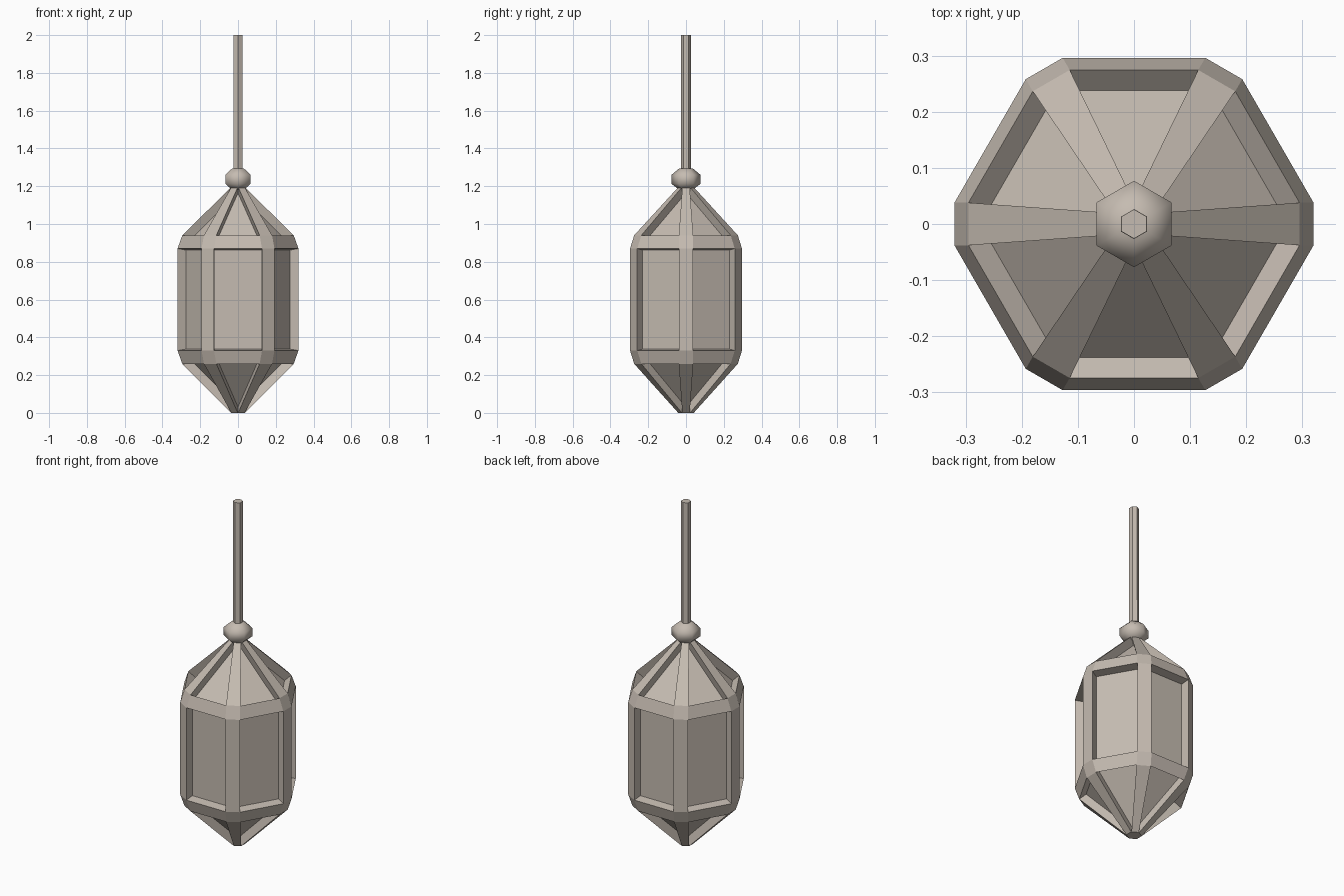
import bpy, bmesh, math
from mathutils import Vector

if "Cube" in bpy.data.objects:
    bpy.data.objects.remove(bpy.data.objects["Cube"])

mat = bpy.data.materials.new("warm stone grey")
mat.diffuse_color = (0.56, 0.50, 0.44, 1)
mat.use_nodes = True
mat.node_tree.nodes["Principled BSDF"].inputs["Base Color"].default_value = mat.diffuse_color


def finish(name, bm):
    me = bpy.data.meshes.new(name)
    bm.normal_update()
    bm.to_mesh(me)
    bm.free()
    me.materials.append(mat)
    ob = bpy.data.objects.new(name, me)
    bpy.context.collection.objects.link(ob)
    return ob


def loft(bm, rings):
    """Skin a list of vertex rings; returns the side faces by level."""
    n = len(rings[0])
    levels = []
    for a, b in zip(rings, rings[1:]):
        levels.append([bm.faces.new((a[i], a[(i + 1) % n], b[(i + 1) % n], b[i]))
                       for i in range(n)])
    bm.faces.new(rings[0][::-1])
    bm.faces.new(rings[-1])
    return levels


# Lantern body: hexagon with chamfered corners, (z, corner reach, half chamfer)
profile = [(0.0, 0.036, 0.0195), (0.26, 0.295, 0.038), (0.33, 0.32, 0.038),
           (0.87, 0.32, 0.038), (0.94, 0.295, 0.038), (1.195, 0.036, 0.0195)]
bm = bmesh.new()
rings = []
for z, reach, half in profile:
    ring = []
    for k in range(6):
        a = math.radians(60 * k)
        c, s = math.cos(a), math.sin(a)
        for w in (-half, half):
            ring.append(bm.verts.new((reach * c - w * s, reach * s + w * c, z)))
    rings.append(ring)
levels = loft(bm, rings)
bm.normal_update()

# Recessed panels: walls, lower cone and roof between the corner struts
for level, depth, taper in ((0, 0.05, 0.0), (2, 0.05, 0.03), (4, 0.05, 0.0)):
    for face in levels[level][1::2]:
        n, mid = face.normal.copy(), face.calc_center_median()
        outer = list(face.verts)
        inner = [bm.verts.new(v.co.lerp(mid, taper) - n * depth) for v in outer]
        bm.faces.remove(face)
        for i in range(4):
            j = (i + 1) % 4
            bm.faces.new((outer[i], outer[j], inner[j], inner[i]))
        bm.faces.new(inner)
finish("lantern_body", bm)


def hex_turned(name, pts):
    bm = bmesh.new()
    rings = [[bm.verts.new((r * math.cos(math.radians(90 + 60 * k)),
                            r * math.sin(math.radians(90 + 60 * k)), z))
              for k in range(6)] for r, z in pts]
    loft(bm, rings)
    return finish(name, bm)


# Rounded knob, smooth shaded
knob = hex_turned("knob", [(0.035, 1.18), (0.077, 1.213), (0.077, 1.26), (0.035, 1.295)])
for p in knob.data.polygons:
    p.use_smooth = True

# Hanging rod
hex_turned("hanging_rod", [(0.027, 1.28), (0.026, 2.0)])
